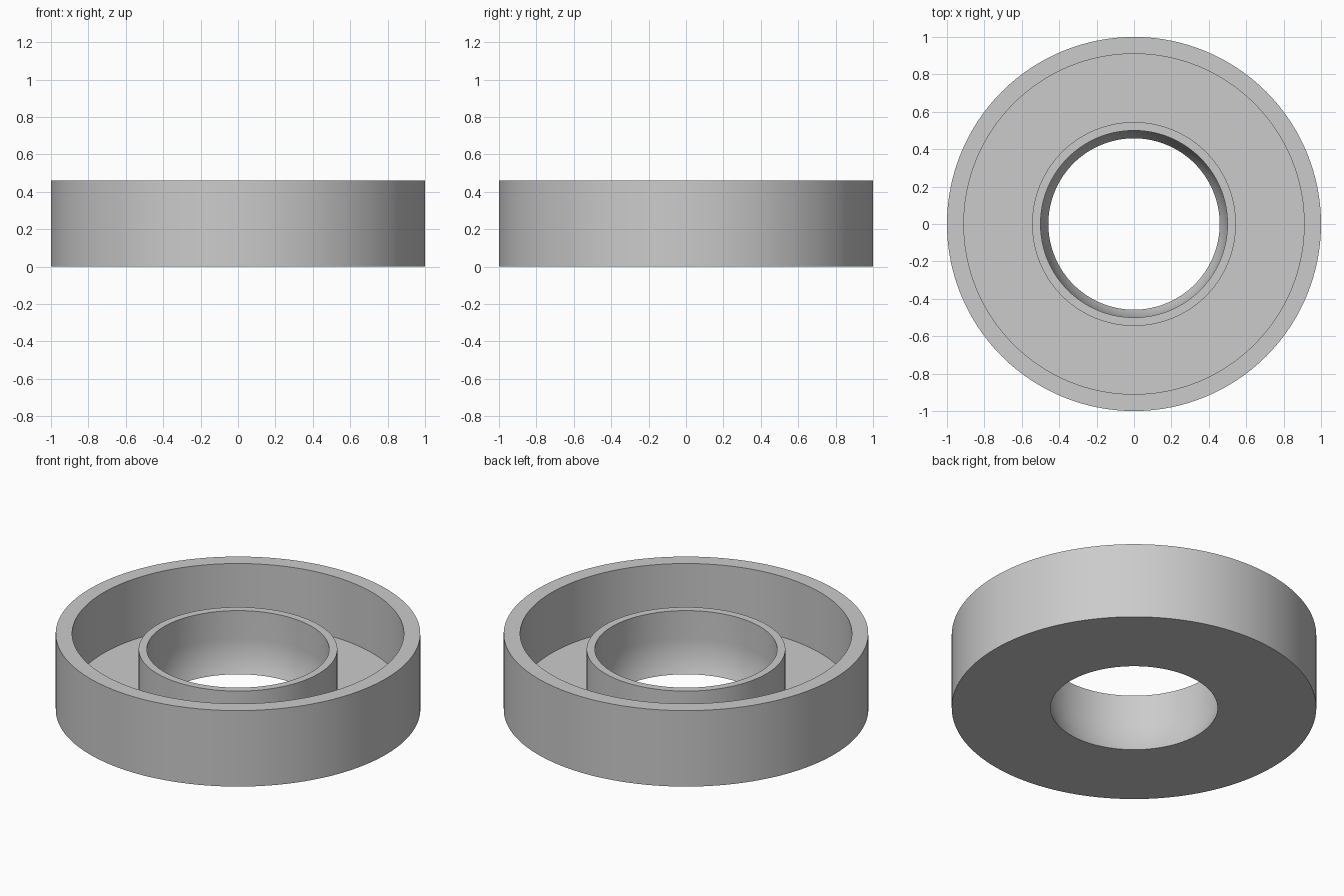
import bpy
import bmesh
import math

cube = bpy.data.objects.get("Cube")
if cube:
    bpy.data.objects.remove(cube, do_unlink=True)

SEGMENTS = 128
HEIGHT = 0.46         # outer wall top
HUB_HEIGHT = 0.366    # inner collar top
FLOOR = 0.093         # channel floor
BORE = 0.5            # upper bore radius
MOUTH = 0.458         # bottom opening radius

grey = bpy.data.materials.new("plain_grey")
grey.use_nodes = True
colour = (0.6, 0.6, 0.6, 1)
grey.diffuse_color = colour
grey.node_tree.nodes["Principled BSDF"].inputs["Base Color"].default_value = colour

# Bore seat: a spherical arc running from the bottom opening into the straight bore
tilt = math.acos(MOUTH / BORE)
seat_height = BORE * math.sin(tilt)
steps = 10
seat = []
for i in range(steps + 1):
    a = tilt * (1 - i / steps)
    seat.append((BORE * math.cos(a), seat_height - BORE * math.sin(a)))

# Cross-section: bore, collar, channel, outer wall, underside
profile = seat + [
    (BORE, HUB_HEIGHT), (0.545, HUB_HEIGHT), (0.545, FLOOR),
    (0.91, FLOOR), (0.91, HEIGHT), (1, HEIGHT), (1, 0),
]

# Revolve the closed section about z
bm = bmesh.new()
verts = [bm.verts.new((r, 0, z)) for r, z in profile]
edges = [bm.edges.new((v, verts[(i + 1) % len(verts)])) for i, v in enumerate(verts)]
bmesh.ops.spin(bm, geom=verts + edges, cent=(0, 0, 0), axis=(0, 0, 1),
               angle=math.tau, steps=SEGMENTS, use_merge=True)
bmesh.ops.remove_doubles(bm, verts=bm.verts[:], dist=0.0001)
bmesh.ops.recalc_face_normals(bm, faces=bm.faces[:])
mesh = bpy.data.meshes.new("channel_ring")
bm.to_mesh(mesh)
bm.free()
mesh.materials.append(grey)

ring = bpy.data.objects.new("channel_ring", mesh)
bpy.context.collection.objects.link(ring)
bpy.ops.object.select_all(action="DESELECT")
ring.select_set(True)
bpy.context.view_layer.objects.active = ring
bpy.ops.object.shade_smooth_by_angle(angle=math.radians(20))
